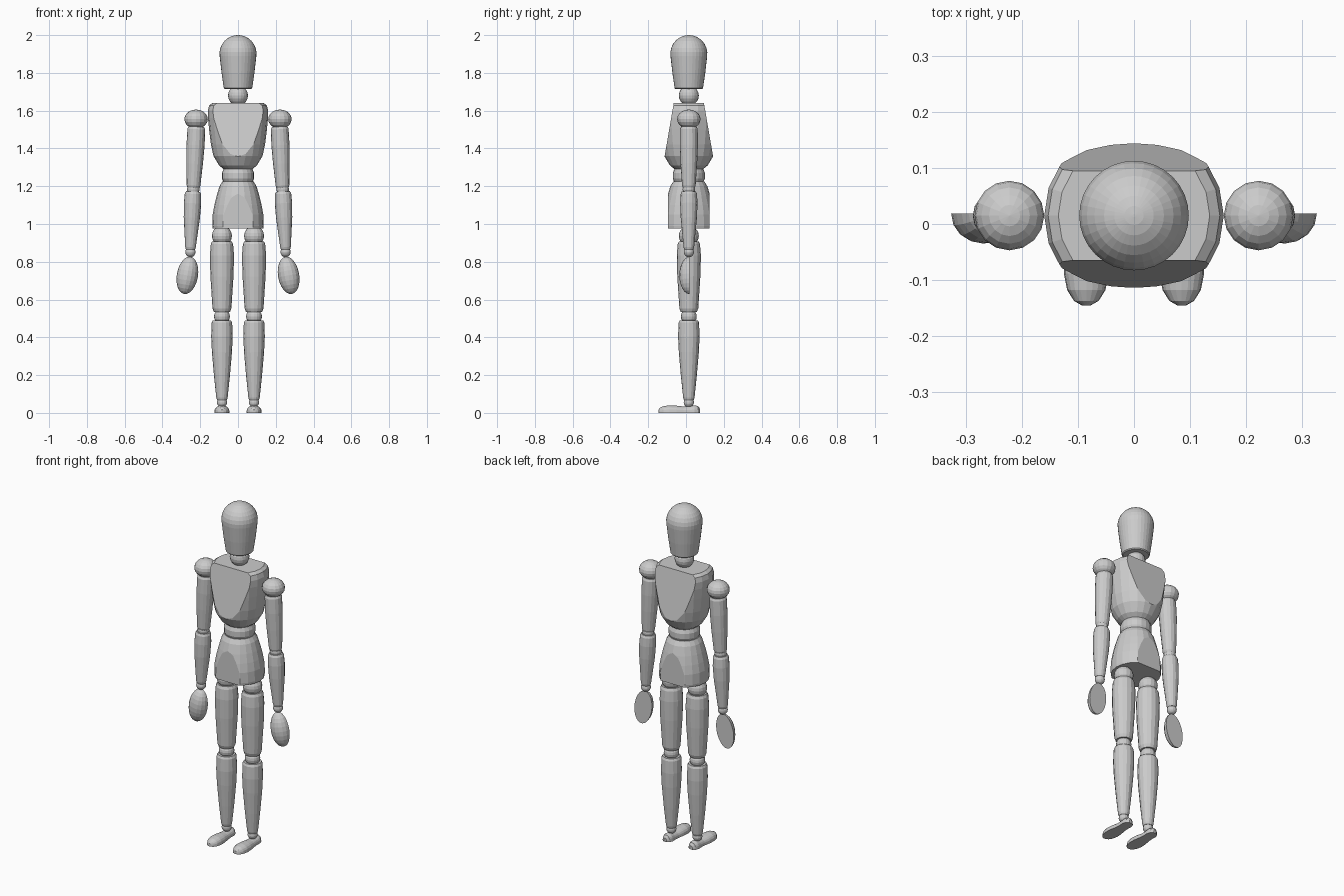
import bpy, bmesh, math
from mathutils import Vector, Matrix

if "Cube" in bpy.data.objects:
    bpy.data.objects.remove(bpy.data.objects["Cube"])

CY = 0.015  # depth of the body's centre line


def finish(bm, name, mat=Matrix()):
    bmesh.ops.recalc_face_normals(bm, faces=bm.faces[:])
    me = bpy.data.meshes.new(name)
    bm.to_mesh(me)
    bm.free()
    ob = bpy.data.objects.new(name, me)
    ob.matrix_world = mat
    bpy.context.collection.objects.link(ob)
    return ob


def loft(rings):
    """Skin a list of closed point rings and cap both ends."""
    bm = bmesh.new()
    vs = [[bm.verts.new(p) for p in ring] for ring in rings]
    n = len(vs[0])
    for a, b in zip(vs, vs[1:]):
        for i in range(n):
            j = (i + 1) % n
            bm.faces.new((a[i], a[j], b[j], b[i]))
    bm.faces.new(vs[0])
    bm.faces.new(vs[-1])
    return bm


def lathe(profile, seg=20):
    angles = [2 * math.pi * i / seg for i in range(seg)]
    return loft([[(r * math.cos(a), r * math.sin(a), z) for a in angles]
                 for z, r in profile])


def slice_off(bm, co, no):
    """Cut away what lies beyond a plane and close the hole."""
    geom = bm.verts[:] + bm.edges[:] + bm.faces[:]
    cut = bmesh.ops.bisect_plane(bm, geom=geom, plane_co=co, plane_no=no,
                                 clear_outer=True)["geom_cut"]
    edges = [e for e in cut if isinstance(e, bmesh.types.BMEdge)]
    bmesh.ops.holes_fill(bm, edges=edges, sides=0)


def ball(name, loc, r, rz=None, seg=16):
    bm = bmesh.new()
    bmesh.ops.create_uvsphere(bm, u_segments=seg, v_segments=10, radius=1)
    bmesh.ops.scale(bm, vec=(r, r, rz or r), verts=bm.verts[:])
    return finish(bm, name, Matrix.Translation(loc))


def limb(name, top, bottom, profile):
    """Turned limb; profile is (fraction from top, radius)."""
    top, bottom = Vector(top), Vector(bottom)
    d = bottom - top
    bm = lathe([(t * d.length, r) for t, r in profile], 16)
    rot = Vector((0, 0, 1)).rotation_difference(d).to_matrix().to_4x4()
    return finish(bm, name, Matrix.Translation(top) @ rot)


centre = Matrix.Translation((0, CY, 0))

# head: dome running into a tapered jaw
dome = [(1.902 + 0.098 * math.sin(math.radians(a)), 0.098 * math.cos(math.radians(a)))
        for a in (-8, 5, 18, 31, 44, 57, 69, 80, 88.5)]
finish(lathe([(1.714, 0.07), (1.719, 0.075), (1.80, 0.087)] + dome, 32), "head", centre)
ball("neck", (0, CY, 1.68), 0.053, seg=20)

# chest with sloping flat front and back
bm = lathe([(1.29, 0.075), (1.31, 0.10), (1.36, 0.13), (1.42, 0.143), (1.50, 0.153),
            (1.56, 0.159), (1.60, 0.16), (1.628, 0.153), (1.641, 0.135)])
for s in (-1, 1):
    slice_off(bm, (0, s * 0.08, 1.64), (0, s * 0.28, 0.048))
finish(bm, "chest", centre)

# waist
finish(lathe([(1.20, 0.06), (1.222, 0.077), (1.24, 0.085), (1.27, 0.085),
              (1.29, 0.077), (1.31, 0.06)]), "waist", centre)

# pelvis with upright flat front and back
bm = lathe([(0.976, 0.134), (0.99, 0.136), (1.05, 0.134), (1.10, 0.125),
            (1.15, 0.113), (1.20, 0.098), (1.226, 0.082)])
for s in (-1, 1):
    slice_off(bm, (0, s * 0.11, 1.0), (0, s, 0))
finish(bm, "pelvis", centre)

# foot stations: depth, half width, height
FOOT = [(-0.145, 0.008, 0.018), (-0.137, 0.022, 0.028), (-0.118, 0.034, 0.036),
        (-0.088, 0.040, 0.040), (-0.05, 0.038, 0.038), (-0.012, 0.031, 0.034),
        (0.02, 0.029, 0.036), (0.045, 0.030, 0.040), (0.064, 0.023, 0.036),
        (0.074, 0.009, 0.022)]

for s, side in ((-1, "left"), (1, "right")):
    # arm
    ball("shoulder_" + side, (s * 0.222, CY, 1.555), 0.062, 0.051)
    limb("upper_arm_" + side, (s * 0.22, CY, 1.515), (s * 0.236, CY, 1.19),
         [(0, 0.041), (0.04, 0.047), (0.3, 0.048), (0.6, 0.044), (0.96, 0.036), (1, 0.031)])
    ball("elbow_" + side, (s * 0.237, CY, 1.183), 0.033)
    limb("forearm_" + side, (s * 0.238, CY, 1.172), (s * 0.252, CY, 0.865),
         [(0, 0.037), (0.04, 0.043), (0.2, 0.046), (0.45, 0.043), (0.96, 0.028), (1, 0.024)])
    ball("wrist_" + side, (s * 0.252, CY, 0.851), 0.027)

    # hand: half an egg, flat at the back
    bm = bmesh.new()
    bmesh.ops.create_uvsphere(bm, u_segments=16, v_segments=12, radius=1)
    bmesh.ops.scale(bm, vec=(0.056, 0.053, 0.1), verts=bm.verts[:])
    slice_off(bm, (0, 0.0005, 0), (0, 1, 0))
    finish(bm, "hand_" + side, Matrix.Translation((s * 0.268, 0.018, 0.728))
           @ Matrix.Rotation(-s * math.radians(10), 4, 'Y'))

    # leg
    x = s * 0.085
    ball("hip_" + side, (x, CY, 0.937), 0.053)
    limb("thigh_" + side, (x, CY, 0.908), (x, CY, 0.535),
         [(0, 0.052), (0.04, 0.059), (0.2, 0.064), (0.5, 0.061), (0.95, 0.05), (1, 0.043)])
    ball("knee_" + side, (x, CY, 0.51), 0.042)
    limb("shin_" + side, (x, CY, 0.49), (x, CY, 0.068),
         [(0, 0.048), (0.03, 0.054), (0.2, 0.057), (0.4, 0.053), (0.7, 0.042),
          (0.97, 0.03), (1, 0.026)])
    ball("ankle_" + side, (x, CY, 0.056), 0.027)

    # foot: rounded top on a flat sole
    rings = []
    for y, w, h in FOOT:
        arc = [math.pi * i / 10 for i in range(11)]
        rings.append([(x + w * math.cos(a), y, h * math.sin(a) ** 0.7 if 0 < a < 3.1 else 0)
                      for a in arc])
    finish(loft(rings), "foot_" + side)
